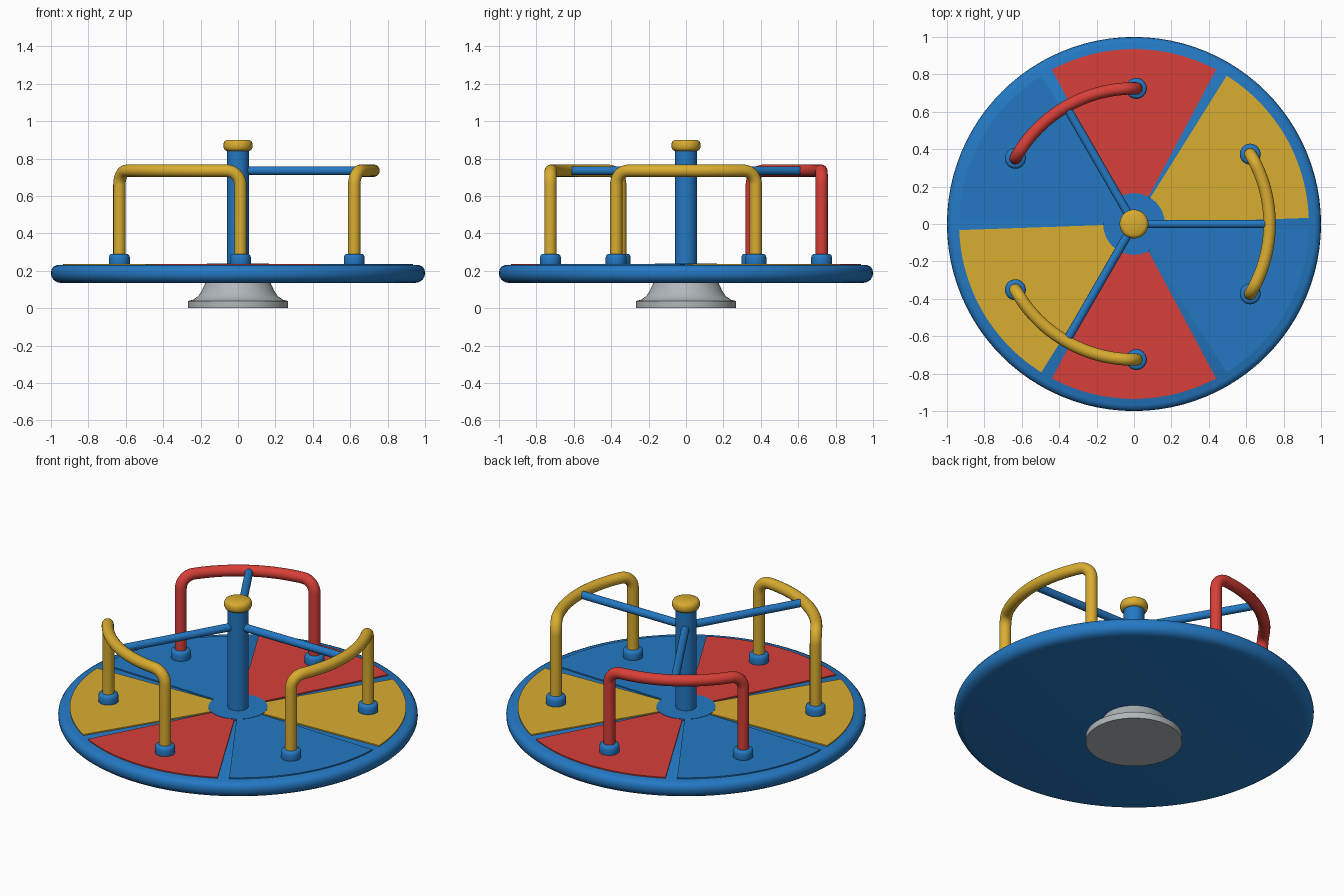
import bpy, bmesh
from math import sin, cos, pi, radians
from mathutils import Vector, Matrix

cube = bpy.data.objects.get("Cube")
if cube:
    bpy.data.objects.remove(cube, do_unlink=True)


def material(name, rgb):
    lin = [((c / 255 + 0.055) / 1.055) ** 2.4 for c in rgb]
    m = bpy.data.materials.new(name)
    m.use_nodes = True
    m.diffuse_color = (*lin, 1)
    m.node_tree.nodes["Principled BSDF"].inputs["Base Color"].default_value = (*lin, 1)
    return m


BLUE = material("blue paint", (36, 121, 196))
RED = material("red paint", (215, 63, 56))
YELLOW = material("yellow paint", (218, 173, 48))
GREY = material("grey metal", (176, 183, 186))


def finish(name, bm, mat, angle=40):
    bmesh.ops.remove_doubles(bm, verts=bm.verts, dist=1e-5)
    bmesh.ops.recalc_face_normals(bm, faces=bm.faces)
    mesh = bpy.data.meshes.new(name)
    bm.to_mesh(mesh)
    bm.free()
    obj = bpy.data.objects.new(name, mesh)
    bpy.context.collection.objects.link(obj)
    mesh.materials.append(mat)
    bpy.ops.object.select_all(action="DESELECT")
    obj.select_set(True)
    bpy.context.view_layer.objects.active = obj
    bpy.ops.object.shade_smooth_by_angle(angle=radians(angle))
    return obj


def lathe(name, profile, mat, segments=48, at=(0, 0, 0)):
    """Spin a closed (radius, height) profile around the z axis."""
    bm = bmesh.new()
    verts = [bm.verts.new((r, 0, z)) for r, z in profile]
    edges = [bm.edges.new(pair) for pair in zip(verts, verts[1:])]
    bmesh.ops.spin(bm, geom=verts + edges, cent=(0, 0, 0), axis=(0, 0, 1),
                   angle=2 * pi, steps=segments, use_merge=True)
    bmesh.ops.translate(bm, verts=bm.verts, vec=at)
    return finish(name, bm, mat)


def tube(name, path, radius, mat, sides=20):
    """Sweep a capped circle along a path of points."""
    bm = bmesh.new()
    rings = []
    side = None
    for i, p in enumerate(path):
        tangent = (path[min(i + 1, len(path) - 1)] - path[max(i - 1, 0)]).normalized()
        if side is None:
            side = tangent.orthogonal()
        side = (side - tangent * side.dot(tangent)).normalized()
        up = tangent.cross(side)
        rings.append([bm.verts.new(p + radius * (side * cos(a) + up * sin(a)))
                      for a in (2 * pi * k / sides for k in range(sides))])
    for a, b in zip(rings, rings[1:]):
        for k in range(sides):
            n = (k + 1) % sides
            bm.faces.new((a[k], a[n], b[n], b[k]))
    bm.faces.new(rings[0])
    bm.faces.new(rings[-1])
    return finish(name, bm, mat)


def polar(r, a, z):
    return Vector((r * cos(a), r * sin(a), z))


def panel(name, mid, mat, steps=28):
    """Thin wedge lying on the deck."""
    bm = bmesh.new()
    half = radians(28)
    angles = [mid - half + 2 * half * i / steps for i in range(steps + 1)]
    outer = [bm.verts.new(polar(0.935, a, DECK - 0.001)) for a in angles]
    inner = [bm.verts.new(polar(0.16, a, DECK - 0.001)) for a in angles]
    faces = [bm.faces.new((inner[i], outer[i], outer[i + 1], inner[i + 1]))
             for i in range(steps)]
    top = bmesh.ops.extrude_face_region(bm, geom=faces)["geom"]
    bmesh.ops.translate(bm, vec=(0, 0, 0.008),
                        verts=[v for v in top if isinstance(v, bmesh.types.BMVert)])
    return finish(name, bm, mat, 30)


DECK = 0.23       # top of the deck
RAIL_Z = 0.735    # centre height of rails and spokes
RAIL_R = 0.725    # distance of rails from the post

# Foot, deck, hub and post
lathe("ground_base", [(0, 0), (0.268, 0), (0.268, 0.038), (0.24, 0.045), (0.212, 0.065),
                      (0.195, 0.09), (0.172, 0.14), (0, 0.14)], GREY, 64)
lathe("deck", [(0, 0.134), (0.945, 0.134), (0.97, 0.14), (0.988, 0.153), (0.998, 0.172),
               (1, 0.19), (0.997, 0.207), (0.987, 0.221), (0.968, DECK), (0, DECK)], BLUE, 96)
lathe("hub_plate", [(0, DECK - 0.01), (0.165, DECK - 0.01), (0.165, 0.239), (0, 0.239)], BLUE)
lathe("centre_post", [(0, DECK), (0.058, DECK), (0.058, 0.85), (0, 0.85)], BLUE)
lathe("post_cap", [(0, 0.84), (0.06, 0.84), (0.071, 0.846), (0.077, 0.858), (0.077, 0.88),
                   (0.071, 0.893), (0.058, 0.9), (0, 0.9)], YELLOW)

# Coloured floor wedges
for i, mat in enumerate([YELLOW, RED, BLUE] * 2):
    panel(f"floor_panel_{i + 1}", radians(30 + 60 * i), mat)

# Three curved hand rails, each with a spoke and two collars
HALF = radians(31)
BEND = 0.075
for i, mat in enumerate([YELLOW, RED, YELLOW]):
    mid = radians(120 * i)
    bend = []
    for k in range(9):
        t = pi / 2 * k / 8
        bend.append((HALF - BEND * (1 - cos(t)) / RAIL_R, RAIL_Z - BEND * (1 - sin(t))))
    limit = bend[-1][0]
    arc = [(limit * (1 - 2 * k / 24), RAIL_Z) for k in range(1, 24)]
    shape = [(HALF, DECK)] + bend + arc + [(-a, z) for a, z in reversed(bend)] + [(-HALF, DECK)]
    tube(f"hand_rail_{i + 1}", [polar(RAIL_R, mid + a, z) for a, z in shape], 0.033, mat)
    tube(f"spoke_{i + 1}", [polar(0.03, mid, RAIL_Z), polar(RAIL_R, mid, RAIL_Z)], 0.023, BLUE)
    for j, s in enumerate((-1, 1)):
        lathe(f"rail_collar_{i + 1}_{j + 1}",
              [(0, 0), (0.054, 0), (0.056, 0.008), (0.056, 0.042), (0.052, 0.054),
               (0.044, 0.06), (0, 0.06)], BLUE, 32, polar(RAIL_R, mid + s * HALF, DECK))
